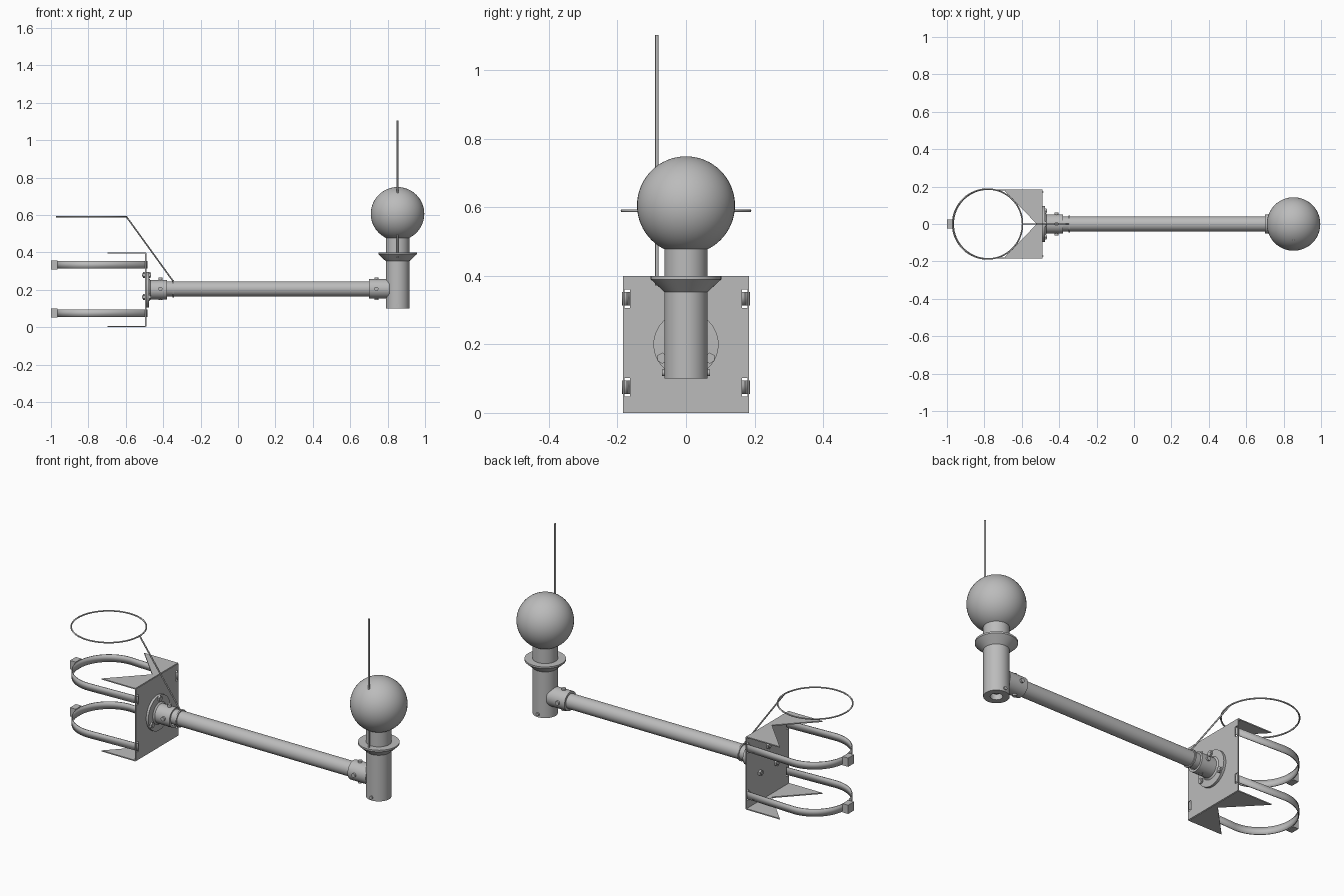
import bpy, bmesh, math
from mathutils import Vector

cube = bpy.data.objects.get("Cube")
if cube:
    bpy.data.objects.remove(cube, do_unlink=True)

grey = bpy.data.materials.new("grey_metal")
grey.use_nodes = True
GREY = (0.5, 0.5, 0.5, 1)
grey.diffuse_color = GREY
grey.node_tree.nodes["Principled BSDF"].inputs["Base Color"].default_value = GREY


def make(name, bm, thickness=0, smooth=True):
    """Turn a bmesh into a finished object, optionally thickened."""
    bmesh.ops.recalc_face_normals(bm, faces=bm.faces)
    mesh = bpy.data.meshes.new(name)
    bm.to_mesh(mesh)
    bm.free()
    mesh.materials.append(grey)
    obj = bpy.data.objects.new(name, mesh)
    bpy.context.collection.objects.link(obj)
    if thickness:
        mod = obj.modifiers.new("thickness", "SOLIDIFY")
        mod.thickness, mod.offset = thickness, 0
    if smooth:
        bpy.ops.object.select_all(action="DESELECT")
        obj.select_set(True)
        bpy.context.view_layer.objects.active = obj
        bpy.ops.object.shade_smooth_by_angle(angle=math.radians(35))
    return obj


def lathe(name, profile, origin, axis="Z", steps=48):
    """Spin (radius, distance) points around an axis through origin."""
    bm = bmesh.new()
    verts = [bm.verts.new((r, 0, h)) for r, h in profile]
    edges = [bm.edges.new(p) for p in zip(verts, verts[1:])]
    bmesh.ops.spin(bm, geom=verts + edges, axis=(0, 0, 1), cent=(0, 0, 0),
                   angle=math.tau, steps=steps)
    bmesh.ops.remove_doubles(bm, verts=bm.verts, dist=1e-5)
    obj = make(name, bm)
    obj.location = origin
    obj.rotation_mode = "QUATERNION"
    target = {"X": (1, 0, 0), "Y": (0, 1, 0), "Z": (0, 0, 1)}.get(axis, axis)
    obj.rotation_quaternion = Vector((0, 0, 1)).rotation_difference(Vector(target))
    return obj


def cylinder(name, radius, start, end, origin, axis, steps=48):
    return lathe(name, [(0, start), (radius, start), (radius, end), (0, end)],
                 origin, axis, steps)


def wire(name, points, radius, closed=False):
    curve = bpy.data.curves.new(name, "CURVE")
    curve.dimensions = "3D"
    curve.bevel_depth, curve.bevel_resolution = radius, 2
    curve.use_fill_caps = True
    spline = curve.splines.new("POLY")
    spline.points.add(len(points) - 1)
    for p, co in zip(spline.points, points):
        p.co = (*co, 1)
    spline.use_cyclic_u = closed
    curve.materials.append(grey)
    obj = bpy.data.objects.new(name, curve)
    bpy.context.collection.objects.link(obj)
    return obj


def block(name, centre, size):
    bm = bmesh.new()
    bmesh.ops.create_cube(bm, size=1)
    bmesh.ops.scale(bm, vec=size, verts=bm.verts)
    bmesh.ops.translate(bm, vec=centre, verts=bm.verts)
    return make(name, bm, smooth=False)


ARM_Z, LAMP_X, PLATE_X = 0.205, 0.853, -0.493
STRAPS = {"lower": 0.075, "upper": 0.333}

# Bracket: back plate with strap slots
bm = bmesh.new()
ys = [-0.184, -0.18, -0.163, 0.163, 0.18, 0.184]
zs = [0.003, 0.048, 0.102, 0.306, 0.36, 0.397]
grid = [[bm.verts.new((PLATE_X, y, z)) for z in zs] for y in ys]
for i in range(5):
    for j in range(5):
        if not (i in (1, 3) and j in (1, 3)):
            bm.faces.new((grid[i][j], grid[i + 1][j],
                          grid[i + 1][j + 1], grid[i][j + 1]))
make("bracket_plate", bm, 0.006, smooth=False)

# Bracket: notched flanges top and bottom
for level, z in (("lower", 0.003), ("upper", 0.397)):
    bm = bmesh.new()
    apex = bm.verts.new((-0.52, 0, z))
    mid = bm.verts.new((PLATE_X, 0, z))
    for s in (-1, 1):
        tip = bm.verts.new((-0.697, s * 0.184, z))
        corner = bm.verts.new((PLATE_X, s * 0.184, z))
        bm.faces.new((apex, tip, corner, mid))
    make(level + "_bracket_flange", bm, 0.006, smooth=False)

# Pole straps with clasps
for level, z in STRAPS.items():
    path = [(-0.485, 0.172)]
    for k in range(33):
        a = math.pi / 2 + math.pi * k / 32
        path.append((-0.78 + 0.185 * math.cos(a), 0.185 * math.sin(a)))
    path.append((-0.485, -0.172))
    bm = bmesh.new()
    rails = [[bm.verts.new((x, y, z + dz)) for x, y in path] for dz in (-0.02, 0.02)]
    for k in range(len(path) - 1):
        bm.faces.new((rails[0][k], rails[0][k + 1], rails[1][k + 1], rails[1][k]))
    make(level + "_strap", bm, 0.005)
    block(level + "_strap_clasp", (-0.983, 0, z), (0.034, 0.05, 0.048))

# Mounting disc with socket, bolted to the plate
lathe("mounting_flange", [(0, -0.49), (0.095, -0.49), (0.095, -0.477), (0.06, -0.475),
                          (0.052, -0.468), (0.052, -0.38), (0.04, -0.38)],
      (0, 0, 0.2), "X")
for k in range(3):
    a = math.pi / 2 + math.tau * k / 3
    centre = (0, 0.08 * math.cos(a), 0.2 + 0.08 * math.sin(a))
    cylinder(f"flange_bolt_{k + 1}", 0.008, -0.512, -0.466, centre, "X", 16)
    cylinder(f"bolt_head_{k + 1}", 0.016, -0.477, -0.467, centre, "X", 6)
    cylinder(f"bolt_nut_{k + 1}", 0.016, -0.508, -0.496, centre, "X", 6)

# Horizontal arm and its lamp-side socket
cylinder("arm", 0.04, -0.45, 0.78, (0, 0, ARM_Z), "X")
lathe("lamp_socket", [(0.04, 0.7), (0.052, 0.7), (0.052, 0.81), (0, 0.81)],
      (0, 0, ARM_Z), "X")
for side, x in (("plate", -0.415), ("lamp", 0.74)):
    for k, axis in enumerate([(0, 1, 0), (0, -1, 0), (0, 0, 1), (0, 0, -1)]):
        cylinder(f"{side}_socket_screw_{k + 1}", 0.011, 0.045, 0.061,
                 (x, 0, ARM_Z), axis, 16)

# Upright post, hollow at the bottom, with a flared collar and neck
lathe("lamp_post", [(0, 0.13), (0.03, 0.13), (0.03, 0.1), (0.063, 0.1),
                    (0.063, 0.5), (0, 0.5)], (LAMP_X, 0, 0))
lathe("flared_collar", [(0.06, 0.35), (0.103, 0.39), (0.103, 0.399), (0.06, 0.399)],
      (LAMP_X, 0, 0))
for s in (-1, 1):
    cylinder("post_screw", 0.009, 0.055, 0.07, (LAMP_X, 0, 0.117), (0, s, 0), 16)

# Globe
bm = bmesh.new()
bmesh.ops.create_uvsphere(bm, u_segments=48, v_segments=32, radius=0.143)
bmesh.ops.translate(bm, vec=(LAMP_X, 0, 0.606), verts=bm.verts)
make("globe", bm)

# Vertical rod beside the globe
cylinder("rod", 0.005, 0.372, 1.104, (LAMP_X, -0.085, 0), "Z", 16)

# Wire hoop, its stay and the clip around the arm
hoop = [(-0.783 + 0.187 * math.cos(math.tau * k / 64),
         0.187 * math.sin(math.tau * k / 64), 0.59) for k in range(64)]
wire("hoop", hoop, 0.004, closed=True)
wire("hoop_stay", [(-0.596, 0, 0.59), (-0.345, 0, 0.243)], 0.004)
lathe("stay_clip", [(0.04, -0.35), (0.046, -0.35), (0.046, -0.342), (0.04, -0.342)],
      (0, 0, ARM_Z), "X")
